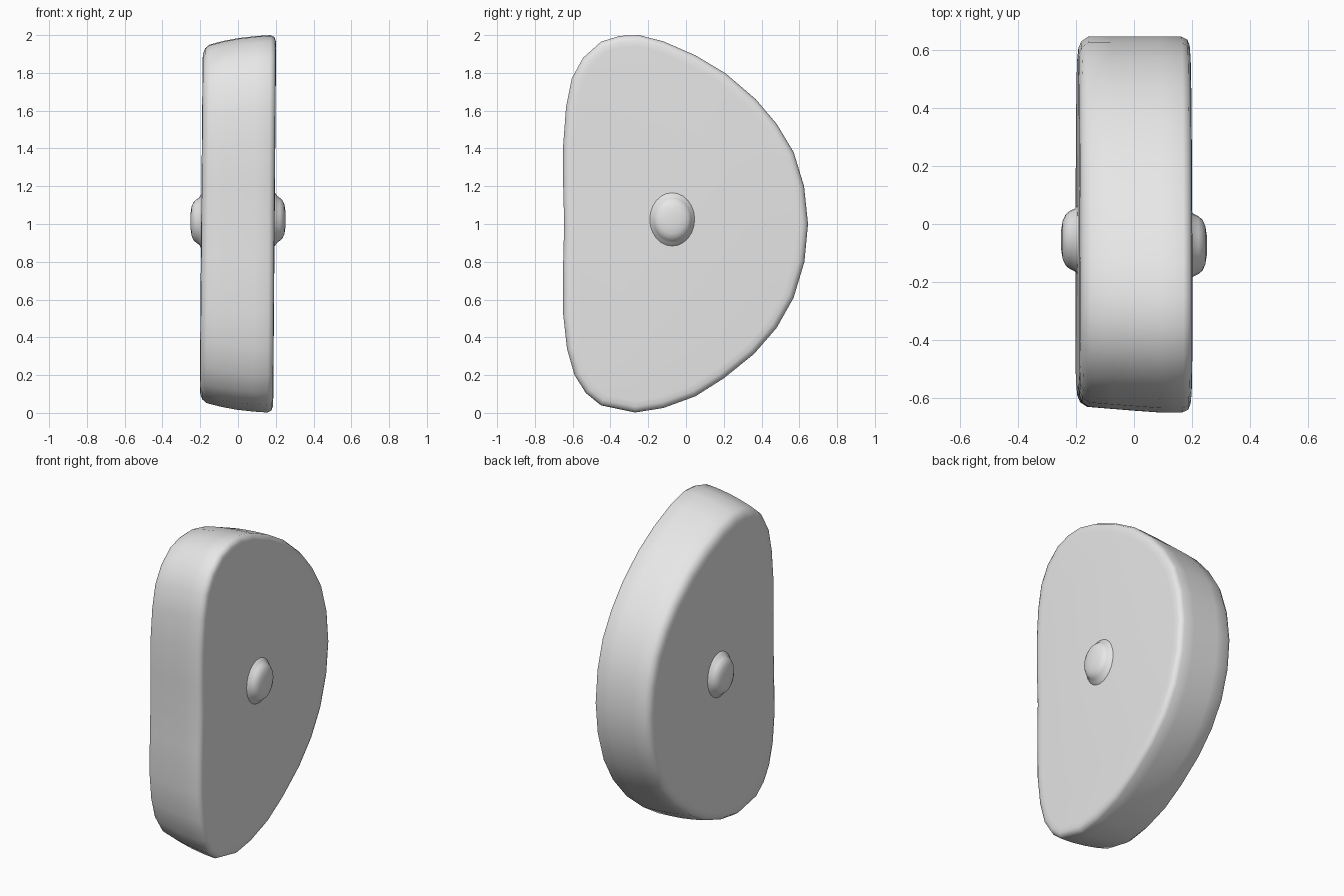
import bpy, bmesh, math
from mathutils import Vector

if "Cube" in bpy.data.objects:
    bpy.data.objects.remove(bpy.data.objects["Cube"])

grey = bpy.data.materials.new("plain grey")
grey.diffuse_color = (0.8, 0.8, 0.8, 1)
grey.use_nodes = True
grey.node_tree.nodes["Principled BSDF"].inputs["Base Color"].default_value = grey.diffuse_color

# Outline of the body in (y, z)
OUTLINE = [Vector(p) for p in [
    (-0.645, 1.0), (-0.65, 1.2), (-0.65, 1.42), (-0.635, 1.62), (-0.605, 1.77),
    (-0.545, 1.88), (-0.45, 1.965), (-0.35, 1.996), (-0.25, 2.0), (-0.12, 1.967),
    (0.05, 1.893), (0.21, 1.797), (0.37, 1.66), (0.48, 1.53), (0.57, 1.38),
    (0.625, 1.2), (0.646, 1.0), (0.627, 0.8), (0.57, 0.61), (0.48, 0.45),
    (0.36, 0.312), (0.2, 0.183), (0.05, 0.088), (-0.12, 0.026), (-0.27, 0.002),
    (-0.45, 0.04), (-0.53, 0.105), (-0.59, 0.2), (-0.63, 0.34), (-0.65, 0.52),
    (-0.65, 0.8)]]


def inset_outline(d):
    n = len(OUTLINE)
    pts = []
    for i, p in enumerate(OUTLINE):
        t = (OUTLINE[(i + 1) % n] - OUTLINE[i - 1]).normalized()
        pts.append(p + Vector((t.y, -t.x)) * d)   # inward for a clockwise outline
    return pts


def loft(name, rings):
    bm = bmesh.new()
    loops = [[bm.verts.new(co) for co in ring] for ring in rings]
    n = len(loops[0])
    for a, b in zip(loops, loops[1:]):
        for i in range(n):
            j = (i + 1) % n
            bm.faces.new((a[i], a[j], b[j], b[i]))
    bm.faces.new(loops[0])
    bm.faces.new(loops[-1])
    bmesh.ops.recalc_face_normals(bm, faces=bm.faces[:])
    mesh = bpy.data.meshes.new(name)
    bm.to_mesh(mesh)
    bm.free()
    mesh.materials.append(grey)
    ob = bpy.data.objects.new(name, mesh)
    bpy.context.collection.objects.link(ob)
    bpy.ops.object.select_all(action='DESELECT')
    ob.select_set(True)
    bpy.context.view_layer.objects.active = ob
    bpy.ops.object.shade_smooth_by_angle(angle=math.radians(60))
    return ob


# Body: sections from left to right as (x, height scale, depth scale, inset)
SECTIONS = [(-0.195, 0.94, 0.985, 0.07), (-0.192, 0.94, 0.985, 0.04),
            (-0.182, 0.945, 0.985, 0.016), (-0.158, 0.95, 0.985, 0.0),
            (-0.08, 0.97, 0.99, 0.0), (0.0, 0.985, 0.995, 0.0),
            (0.09, 0.995, 1, 0.0), (0.163, 1, 1, 0.0),
            (0.184, 1, 1, 0.01), (0.192, 1, 1, 0.03), (0.194, 1, 1, 0.06)]
rings = []
for x, sz, sy, d in SECTIONS:
    rings.append([(x + 0.008 * (p.y - 1), 0.64 + (p.x - 0.64) * sy, 1 + (p.y - 1) * sz)
                  for p in inset_outline(d)])
loft("body", rings)


# Rounded knob in the middle of each side: (x, y radius, z radius)
KNOB = [(0.17, 0.13, 0.155), (0.196, 0.118, 0.14), (0.205, 0.108, 0.126),
        (0.222, 0.1, 0.113), (0.236, 0.088, 0.1), (0.246, 0.066, 0.077),
        (0.251, 0.035, 0.042), (0.2525, 0.01, 0.012)]
for name, side, cy, cz in (("right_knob", 1, -0.073, 1.025), ("left_knob", -1, -0.055, 1.015)):
    loft(name, [[(side * x, cy + ry * math.cos(a), cz + rz * math.sin(a))
                 for a in (math.tau * k / 24 for k in range(24))] for x, ry, rz in KNOB])
